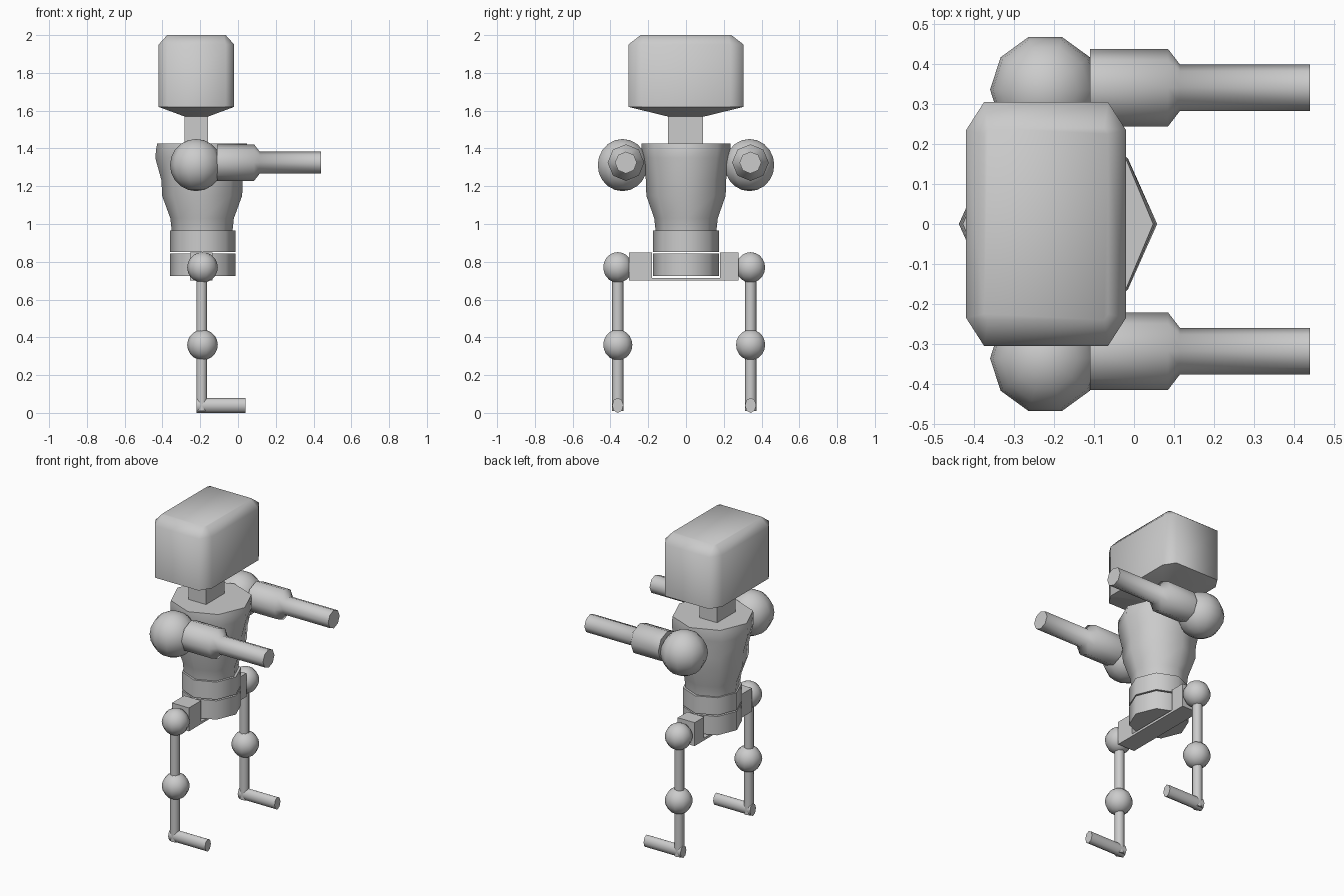
import bpy, bmesh, math
from mathutils import Vector

if "Cube" in bpy.data.objects:
    bpy.data.objects.remove(bpy.data.objects["Cube"])

grey = bpy.data.materials.new("light grey")
grey.diffuse_color = (0.6, 0.6, 0.6, 1)
grey.use_nodes = True
grey.node_tree.nodes["Principled BSDF"].inputs["Base Color"].default_value = grey.diffuse_color


def finish(name, bm, angle=60):
    bmesh.ops.recalc_face_normals(bm, faces=bm.faces)
    me = bpy.data.meshes.new(name)
    bm.to_mesh(me)
    bm.free()
    ob = bpy.data.objects.new(name, me)
    bpy.context.collection.objects.link(ob)
    me.materials.append(grey)
    bpy.ops.object.select_all(action='DESELECT')
    ob.select_set(True)
    bpy.context.view_layer.objects.active = ob
    bpy.ops.object.shade_smooth_by_angle(angle=math.radians(angle))
    return ob


def loft(name, rings, angle=60):
    """Skin a stack of equal-length point rings and cap both ends."""
    bm = bmesh.new()
    vs = [[bm.verts.new(p) for p in r] for r in rings]
    n = len(vs[0])
    for a, b in zip(vs, vs[1:]):
        for i in range(n):
            j = (i + 1) % n
            bm.faces.new((a[i], a[j], b[j], b[i]))
    bm.faces.new(vs[0][::-1])
    bm.faces.new(vs[-1])
    return finish(name, bm, angle)


def oval(cx, cy, z, rx, ry, n=8):
    return [(cx + rx * math.cos(math.tau * i / n),
             cy + ry * math.sin(math.tau * i / n), z) for i in range(n)]


def oval_x(x, cy, cz, ry, rz, n=8):
    return [(x, cy + ry * math.cos(math.tau * i / n),
             cz + rz * math.sin(math.tau * i / n)) for i in range(n)]


def cut_rect(cx, z, hx, hy, cutx, cuty):
    a, b = hx - cutx, hy - cuty
    pts = [(hx, -b), (hx, b), (a, hy), (-a, hy),
           (-hx, b), (-hx, -b), (-a, -hy), (a, -hy)]
    return [(cx + x, y, z) for x, y in pts]


def box(name, lo, hi):
    bm = bmesh.new()
    bmesh.ops.create_cube(bm, size=1)
    for v in bm.verts:
        v.co = Vector([(l + h) / 2 + c * (h - l) for l, h, c in zip(lo, hi, v.co)])
    return finish(name, bm)


def ball(name, loc, r):
    bm = bmesh.new()
    bmesh.ops.create_uvsphere(bm, u_segments=10, v_segments=10, radius=r)
    for v in bm.verts:
        x, y, z = v.co
        v.co = Vector((loc[0] - y, loc[1] + x, loc[2] + z))
    return finish(name, bm)


# Head, a block with cut corners that narrows to the neck
HX = -0.22
loft("head", [cut_rect(HX, 1.57, 0.065, 0.10, 0.01, 0.015),
              cut_rect(HX, 1.62, 0.20, 0.305, 0.045, 0.07),
              cut_rect(HX, 1.95, 0.20, 0.305, 0.045, 0.07),
              cut_rect(HX, 2.0, 0.155, 0.24, 0.01, 0.015)])
box("neck", (-0.283, -0.095, 1.40), (-0.16, 0.09, 1.585))

# Torso, waist band and pelvis
BX = -0.19
loft("torso", [oval(BX, 0, z, rx, ry) for z, rx, ry in (
    (0.955, 0.160, 0.160), (1.03, 0.168, 0.168), (1.15, 0.212, 0.21),
    (1.23, 0.215, 0.212), (1.35, 0.248, 0.23), (1.40, 0.243, 0.236),
    (1.425, 0.238, 0.235))])
loft("waist_band", [oval(-0.187, 0, z, 0.173, 0.175) for z in (0.853, 0.965)])
loft("pelvis", [oval(-0.187, 0, z, 0.173, 0.175) for z in (0.725, 0.845)])

# Hip bracket: a bar under the pelvis with a block at each end
box("hip_bar", (-0.255, -0.30, 0.70), (-0.135, 0.275, 0.715))
box("hip_block_right", (-0.255, -0.303, 0.70), (-0.135, -0.18, 0.85))
box("hip_block_left", (-0.255, 0.18, 0.70), (-0.135, 0.277, 0.85))

# Arms and legs, each side with its own offsets
for side, shoulder_y, arm_y, leg_y in (("left", 0.336, 0.341, 0.342),
                                       ("right", -0.336, -0.318, -0.361)):
    ball("shoulder_" + side, (-0.222, shoulder_y, 1.312), 0.138)
    loft("arm_" + side, [oval_x(x, arm_y, 1.325, r, r) for x, r in (
        (-0.11, 0.097), (0.085, 0.097), (0.115, 0.058), (0.44, 0.058))])
    ball("hip_joint_" + side, (-0.188, leg_y, 0.77), 0.081)
    ball("knee_" + side, (-0.188, leg_y, 0.36), 0.081)
    loft("leg_" + side, [oval(-0.192, leg_y, z, 0.029, 0.030)
                         for z in (0.01, 0.77)])
    loft("foot_" + side, [oval_x(x, leg_y, 0.04, 0.030, 0.04)
                          for x in (-0.221, 0.04)])
